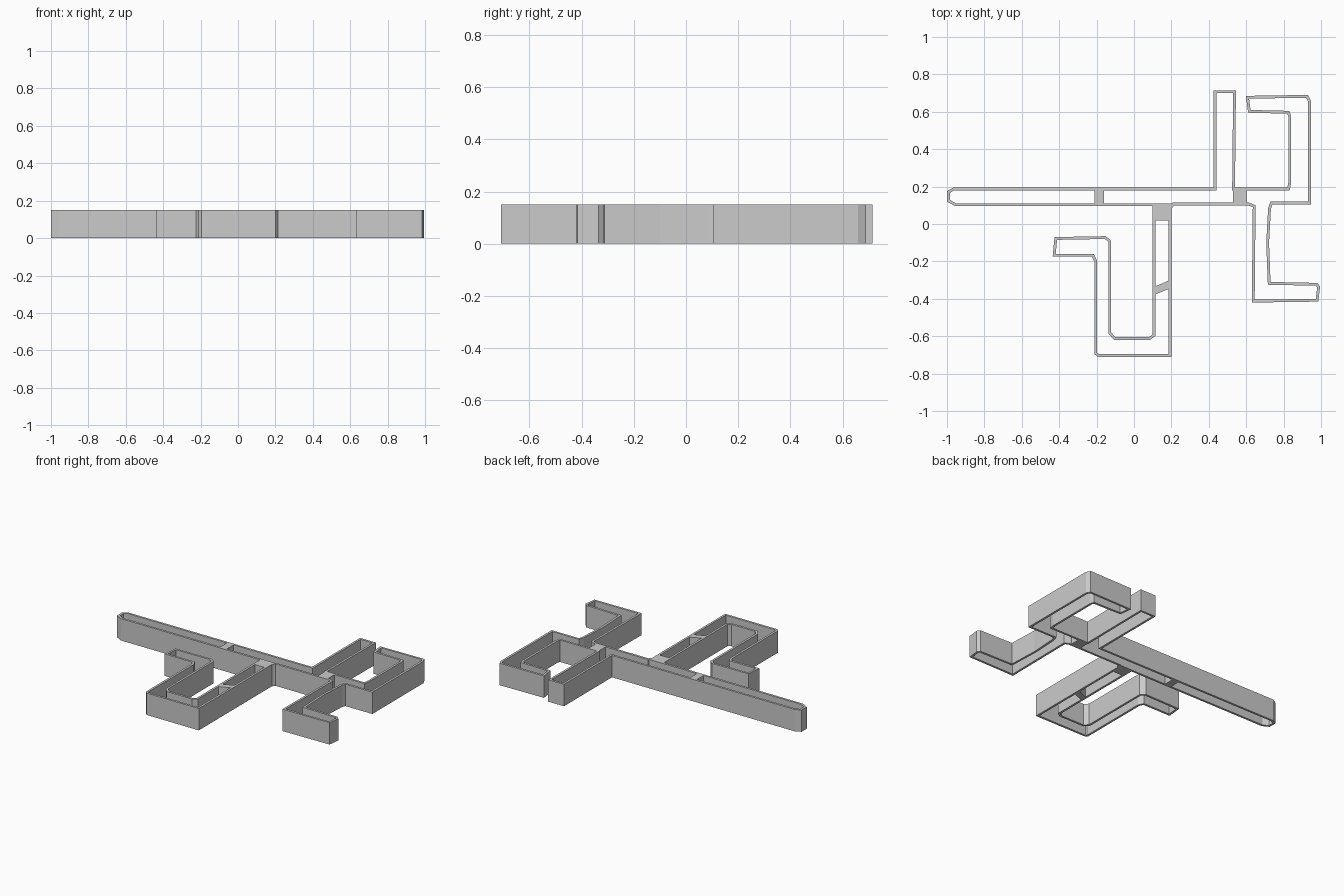
import bpy, bmesh
from mathutils import Vector

if "Cube" in bpy.data.objects:
    bpy.data.objects.remove(bpy.data.objects["Cube"])

HEIGHT = 0.15
WALL = 0.015

grey = bpy.data.materials.new("plain grey")
grey.diffuse_color = (0.6, 0.6, 0.6, 1)
grey.use_nodes = True
grey.node_tree.nodes["Principled BSDF"].inputs["Base Color"].default_value = grey.diffuse_color


def finish(bm, name):
    bmesh.ops.recalc_face_normals(bm, faces=bm.faces)
    mesh = bpy.data.meshes.new(name)
    bm.to_mesh(mesh)
    bm.free()
    mesh.materials.append(grey)
    obj = bpy.data.objects.new(name, mesh)
    bpy.context.collection.objects.link(obj)
    return obj


def inset(points, d):
    """Mitred inward offset of a clockwise closed outline."""
    result = []
    n = len(points)
    for i in range(n):
        p = Vector(points[i])
        a = (p - Vector(points[i - 1])).normalized()
        b = (Vector(points[(i + 1) % n]) - p).normalized()
        na, nb = Vector((a.y, -a.x)), Vector((b.y, -b.x))
        result.append(p + (na + nb) * d / (1 + na.dot(nb)))
    return result


def wall_ring(name, points):
    """Open-ended thin wall following a closed outline."""
    bm = bmesh.new()
    inner = inset(points, WALL)
    loops = [[bm.verts.new((p[0], p[1], z)) for p in pts]
             for pts, z in ((points, 0), (points, HEIGHT), (inner, HEIGHT), (inner, 0))]
    n = len(points)
    for k in range(4):
        a, b = loops[k], loops[(k + 1) % 4]
        for i in range(n):
            j = (i + 1) % n
            bm.faces.new((a[i], a[j], b[j], b[i]))
    return finish(bm, name)


def prism(name, points):
    """Solid full-height web between the walls."""
    bm = bmesh.new()
    face = bm.faces.new([bm.verts.new((x, y, 0)) for x, y in points])
    ext = bmesh.ops.extrude_face_region(bm, geom=[face], use_keep_orig=True)
    top = [v for v in ext["geom"] if isinstance(v, bmesh.types.BMVert)]
    bmesh.ops.translate(bm, verts=top, vec=(0, 0, HEIGHT))
    return finish(bm, name)


# Outline of the branching shape, clockwise seen from above
outline = [
    (-1, 0.12), (-1, 0.175), (-0.965, 0.195),            # long bar tip
    (0.425, 0.195), (0.425, 0.715), (0.545, 0.715),       # straight upper arm
    (0.54, 0.195), (0.82, 0.195), (0.825, 0.22),          # hooked upper arm, inside
    (0.825, 0.575), (0.82, 0.59), (0.61, 0.595), (0.598, 0.685),
    (0.93, 0.69), (0.945, 0.66), (0.945, 0.105),          # hooked upper arm, outside
    (0.74, 0.105), (0.732, 0.08), (0.722, -0.1),          # lower right foot
    (0.73, -0.31), (0.98, -0.315), (0.995, -0.335), (0.985, -0.415),
    (0.63, -0.42), (0.635, 0.09), (0.61, 0.10),
    (0.215, 0.10), (0.20, 0.08), (0.20, -0.71),           # U-shaped arm, outside
    (-0.195, -0.71), (-0.212, -0.695), (-0.212, -0.20), (-0.225, -0.175),
    (-0.435, -0.175), (-0.425, -0.07), (-0.15, -0.065), (-0.122, -0.09),
    (-0.122, -0.58), (-0.10, -0.605), (0.08, -0.605),     # U-shaped arm, inside
    (0.10, -0.59), (0.10, 0.095), (-0.955, 0.095),
]
wall_ring("outline_wall", outline)

# Webs joining opposite walls
prism("bar_web", [(-0.21, 0.10), (-0.16, 0.10), (-0.16, 0.19), (-0.21, 0.19)])
prism("u_arm_junction_web", [(0.102, 0.02), (0.198, 0.02), (0.198, 0.08), (0.213, 0.11), (0.102, 0.11)])
prism("upper_junction_web", [(0.53, 0.102), (0.605, 0.102), (0.605, 0.193), (0.54, 0.193), (0.53, 0.20)])
prism("u_arm_slanted_web", [(0.11, -0.378), (0.192, -0.345), (0.192, -0.30), (0.11, -0.335)])
